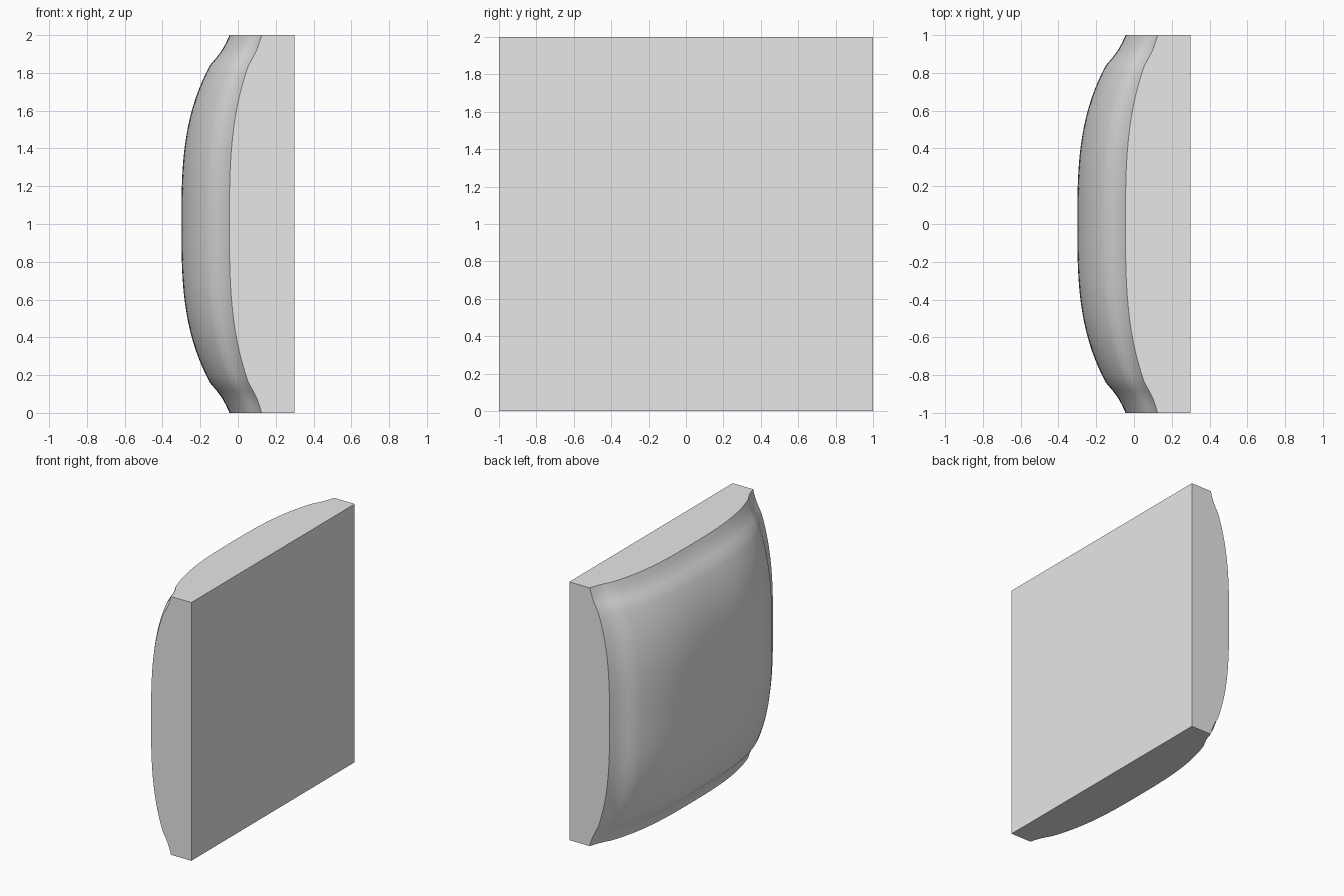
import bpy, bmesh, math

if "Cube" in bpy.data.objects:
    bpy.data.objects.remove(bpy.data.objects["Cube"], do_unlink=True)

BACK_X, CORNER_X = 0.3, 0.125
EDGE_RISE, CENTRE_RISE = 0.17, 0.085
STEPS = 50

grey = bpy.data.materials.new("plain_grey")
grey.diffuse_color = (0.8, 0.8, 0.8, 1)
grey.use_nodes = True
grey.node_tree.nodes["Principled BSDF"].inputs["Base Color"].default_value = grey.diffuse_color


def swell(t):
    """Cushion profile: 1 in the middle, 0 at the rim, with a shallow dip before the rim."""
    u = min(abs(t), 1)
    dip = 0.065 * math.sin(math.pi * (u - 0.84) / 0.16) if u > 0.84 else 0
    return 1 - u ** 3 - dip


# Square sheet, stood upright and swollen towards -x
bm = bmesh.new()
bmesh.ops.create_grid(bm, x_segments=STEPS, y_segments=STEPS, size=1)
for v in bm.verts:
    a, b = v.co.x, v.co.y
    sa, sb = swell(a), swell(b)
    v.co = (CORNER_X - EDGE_RISE * (sa + sb) - CENTRE_RISE * sa * sb, a, b + 1)

# Straight side walls from the rim, closed by a flat back
rim = [e for e in bm.edges if e.is_boundary]
walls = bmesh.ops.extrude_edge_only(bm, edges=rim)["geom"]
for v in (g for g in walls if isinstance(g, bmesh.types.BMVert)):
    v.co.x = BACK_X
back_edges = [e for e in bm.edges if e.is_boundary]
bmesh.ops.contextual_create(bm, geom=back_edges)
bmesh.ops.recalc_face_normals(bm, faces=bm.faces)

mesh = bpy.data.meshes.new("cushion_panel")
bm.to_mesh(mesh)
bm.free()
mesh.materials.append(grey)
panel = bpy.data.objects.new("cushion_panel", mesh)
bpy.context.collection.objects.link(panel)

# Smooth cushion, crisp rim
bpy.ops.object.select_all(action="DESELECT")
panel.select_set(True)
bpy.context.view_layer.objects.active = panel
bpy.ops.object.shade_smooth_by_angle(angle=math.radians(35))
